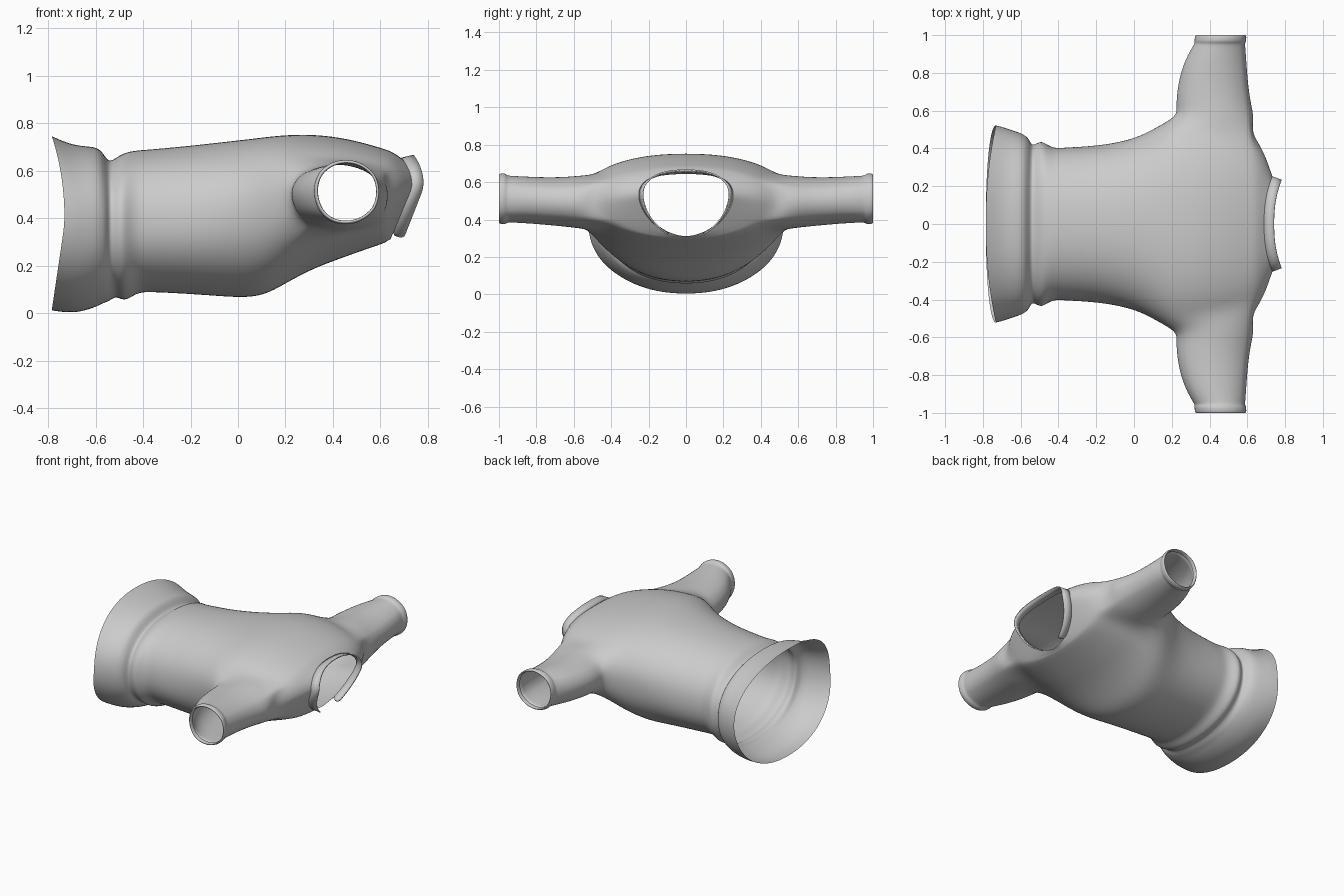
import bpy, bmesh
from math import sin, cos, pi, atan2, copysign

N, K = 32, 3          # points per body ring, half-height of armhole in points


def finish(name, bm, levels):
    bmesh.ops.recalc_face_normals(bm, faces=bm.faces[:])
    me = bpy.data.meshes.new(name)
    bm.to_mesh(me)
    bm.free()
    ob = bpy.data.objects.new(name, me)
    bpy.context.collection.objects.link(ob)
    for p in me.polygons:
        p.use_smooth = True
    sub = ob.modifiers.new("smooth", 'SUBSURF')
    sub.levels = sub.render_levels = levels
    return ob


def section(a, xs, xt, xb, hw, zb, zc, zt, pt=0.9, pb=0.93):
    """Point on a body ring; x bows from side (xs) to top (xt) and bottom (xb)."""
    c, s = cos(a), sin(a)
    p = pt if s >= 0 else pb
    q = abs(s) ** p
    x = xs + ((xt - xs) * s * s if s >= 0 else (xb - xs) * q)
    z = zc + (zt - zc) * q if s >= 0 else zc - (zc - zb) * q
    return (x, copysign(abs(c) ** p, c) * hw, z)


# body rings: x, half width, bottom z, top z
body = [
    (-0.785, 0.525, 0.010, 0.748), (-0.74, 0.515, 0.003, 0.727),
    (-0.68, 0.50, 0.000, 0.707), (-0.61, 0.483, 0.020, 0.704),
    (-0.578, 0.468, 0.036, 0.690), (-0.556, 0.452, 0.045, 0.655),
    (-0.54, 0.415, 0.052, 0.640), (-0.515, 0.430, 0.070, 0.655),
    (-0.488, 0.440, 0.054, 0.672), (-0.46, 0.422, 0.058, 0.682),
    (-0.42, 0.402, 0.088, 0.688), (-0.36, 0.407, 0.088, 0.692),
    (-0.2, 0.415, 0.080, 0.707), (-0.05, 0.440, 0.068, 0.724),
    (0.05, 0.475, 0.064, 0.735), (0.13, 0.520, 0.082, 0.745),
    (0.215, 0.568, 0.133, 0.753), (0.32, 0.565, 0.188, 0.754),
    (0.42, 0.555, 0.225, 0.743), (0.52, 0.530, 0.262, 0.722),
    (0.62, 0.490, 0.295, 0.692)]
R0, R1 = 16, 20       # rings that bound the armhole

rings = []
for x, hw, zb, zt in body:
    bow = 0.055 * min(1, max(0, (-0.56 - x) / 0.2))      # curved hem edge
    t = min(1, max(0, (x + 0.2) / 0.42))
    zc = 0.38 + 0.12 * t
    rings.append((x + bow, x, x, hw, zb, zc, zt))
# shoulder slope into the neck opening
neck = (0.735, 0.69, 0.642, 0.25, 0.31, 0.53, 0.652, 0.85, 1.12)
rings += [(0.675, 0.645, 0.625, 0.41, 0.302, 0.51, 0.682),
          (0.712, 0.668, 0.634, 0.32, 0.306, 0.52, 0.668, 0.9, 1.0), neck]

bm = bmesh.new()
V = [[bm.verts.new(section(2 * pi * i / N, *r)) for i in range(N)] for r in rings]


def in_armhole(r, i):
    side = (i + K) % (N // 2)
    return R0 <= r < R1 and side < 2 * K


for r in range(len(V) - 1):
    for i in range(N):
        if not in_armhole(r, i):
            j = (i + 1) % N
            bm.faces.new((V[r][i], V[r][j], V[r + 1][j], V[r + 1][i]))

# sleeve rings: y, x range, z range; the last ones turn in at the cuff
sleeve = [
    (0.58, 0.222, 0.64, 0.348, 0.640), (0.65, 0.218, 0.618, 0.358, 0.632),
    (0.75, 0.230, 0.605, 0.368, 0.630), (0.85, 0.258, 0.597, 0.376, 0.634),
    (0.93, 0.300, 0.592, 0.380, 0.638), (0.955, 0.318, 0.588, 0.380, 0.640),
    (0.966, 0.315, 0.594, 0.370, 0.652), (0.985, 0.318, 0.597, 0.370, 0.652),
    (1.002, 0.322, 0.595, 0.376, 0.648), (1.000, 0.333, 0.584, 0.386, 0.637),
    (0.975, 0.333, 0.584, 0.386, 0.637)]

for side, mid in ((1, 0), (-1, N // 2)):
    lo, hi = mid - side * K, mid + side * K
    loop = [V[R0][(mid + side * k) % N] for k in range(-K, K + 1)]
    loop += [V[r][hi % N] for r in range(R0 + 1, R1)]
    loop += [V[R1][(mid + side * k) % N] for k in range(K, -K - 1, -1)]
    loop += [V[r][lo % N] for r in range(R1 - 1, R0, -1)]
    angles = [atan2((v.co.z - 0.5) / 0.15, (v.co.x - 0.4175) / 0.2) for v in loop]
    prev = loop
    for n, (y, x0, x1, z0, z1) in enumerate(sleeve):
        cur = []
        for v, a in zip(loop, angles):
            yy = y
            if n == 0:          # first ring leans with the armhole
                yy = max(y - 0.02, abs(v.co.y) + 0.035)
            cur.append(bm.verts.new(((x0 + x1) / 2 + (x1 - x0) / 2 * cos(a), side * yy,
                                     (z0 + z1) / 2 + (z1 - z0) / 2 * sin(a))))
        m = len(cur)
        for i in range(m):
            j = (i + 1) % m
            bm.faces.new((prev[i], prev[j], cur[j], cur[i]))
        prev = cur
finish("shirt_body", bm, 2)

# collar band, open below the throat
bm = bmesh.new()
STEPS = 36
outer = (0.783, 0.74, 0.688, 0.236, 0.288, 0.53, 0.668, 0.85, 1.12)
inner = (0.733, 0.688, 0.640, 0.254, 0.302, 0.53, 0.656, 0.85, 1.12)
rows = []
for prof in (inner, outer):
    rows.append([bm.verts.new(section(-0.36 * pi + 1.72 * pi * i / STEPS, *prof))
                 for i in range(STEPS + 1)])
for i in range(STEPS):
    bm.faces.new((rows[0][i], rows[0][i + 1], rows[1][i + 1], rows[1][i]))
collar = finish("collar_band", bm, 1)
thick = collar.modifiers.new("thickness", 'SOLIDIFY')
thick.thickness = 0.008
